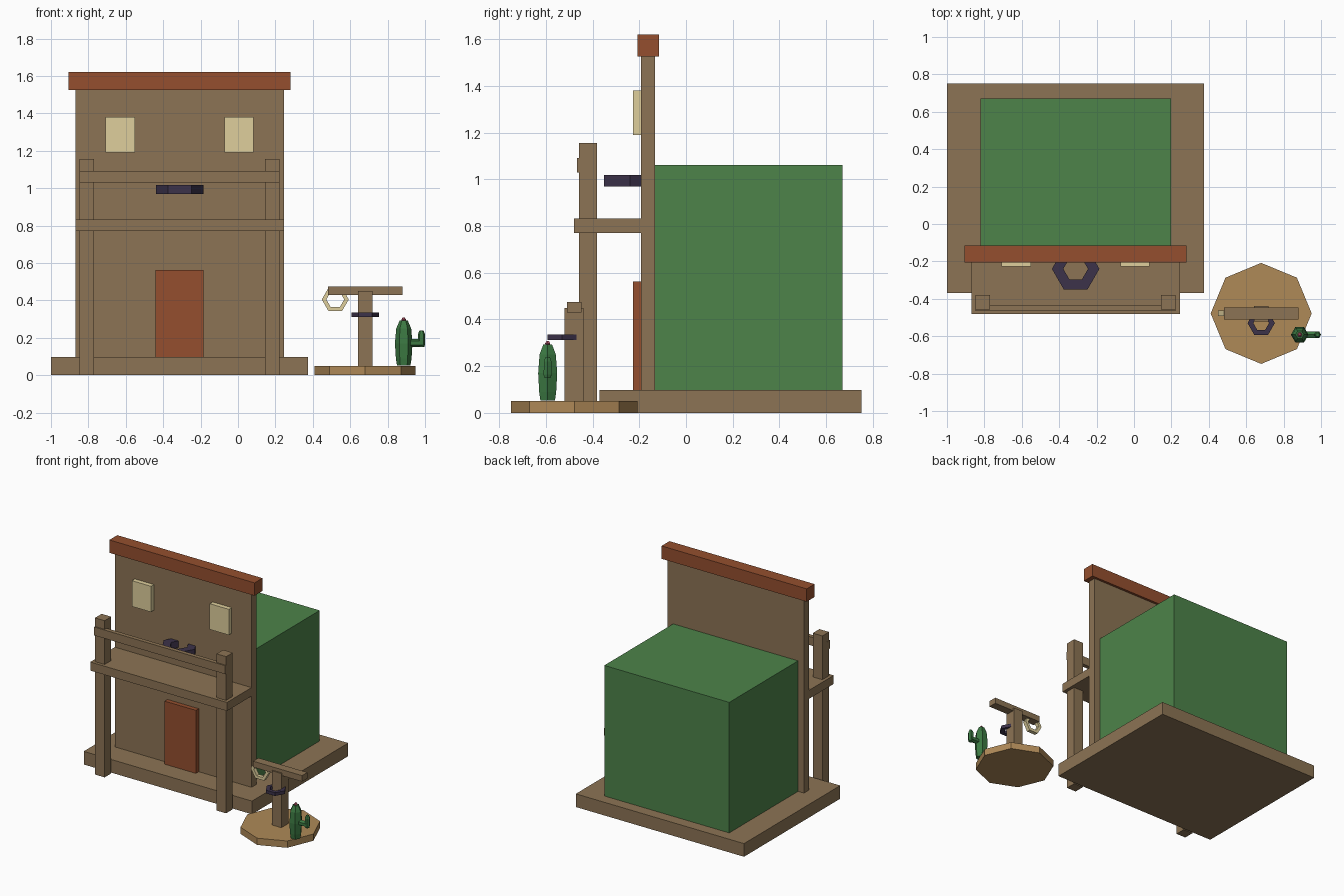
import bpy, bmesh, math
from mathutils import Matrix, Vector

if "Cube" in bpy.data.objects:
    bpy.data.objects.remove(bpy.data.objects["Cube"])


def mat(name, r, g, b):
    m = bpy.data.materials.new(name)
    m.diffuse_color = [(c / 255) ** 2.2 for c in (r, g, b)] + [1]
    m.use_nodes = True
    m.node_tree.nodes["Principled BSDF"].inputs["Base Color"].default_value = m.diffuse_color
    return m


WOOD = mat("wood", 139, 115, 85)
RUST = mat("rust", 147, 80, 50)
GREEN = mat("green", 78, 130, 75)
CREAM = mat("cream", 222, 206, 155)
IRON = mat("iron", 62, 53, 75)
SAND = mat("sand", 173, 136, 88)
CACTUS = mat("cactus", 62, 120, 68)
PINK = mat("pink", 190, 90, 110)


def finish(name, bm, m):
    bmesh.ops.recalc_face_normals(bm, faces=bm.faces)
    me = bpy.data.meshes.new(name)
    bm.to_mesh(me)
    bm.free()
    me.materials.append(m)
    ob = bpy.data.objects.new(name, me)
    bpy.context.collection.objects.link(ob)
    return ob


def box(name, x, y, z, m):
    """Box from (min, max) pairs."""
    bm = bmesh.new()
    size = [b - a for a, b in (x, y, z)]
    mid = [(a + b) / 2 for a, b in (x, y, z)]
    bmesh.ops.create_cube(bm, size=1, matrix=Matrix.Translation(mid) @ Matrix.Diagonal((*size, 1)))
    return finish(name, bm, m)


def lathe(name, profile, sides, loc, m, closed=False, rot=Matrix()):
    """Turn (radius, z) points around z; closed profiles make rings."""
    bm = bmesh.new()
    place = Matrix.Translation(loc) @ rot
    rings = []
    for r, z in profile:
        angles = [math.tau * i / sides for i in range(sides)]
        rings.append([bm.verts.new(place @ Vector((r * math.cos(a), r * math.sin(a), z))) for a in angles])
    pairs = list(zip(rings, rings[1:]))
    if closed:
        pairs.append((rings[-1], rings[0]))
    else:
        bm.faces.new(rings[0])
        bm.faces.new(rings[-1])
    for a, b in pairs:
        for i in range(sides):
            j = (i + 1) % sides
            bm.faces.new((a[i], a[j], b[j], b[i]))
    return finish(name, bm, m)


def hex_ring(name, outer, inner, h, loc, m, rot=Matrix()):
    return lathe(name, [(outer, -h), (outer, h), (inner, h), (inner, -h)], 6, loc, m, True, rot)


# Building
box("floor_slab", (-1, 0.373), (-0.37, 0.752), (0, 0.097), WOOD)
box("main_hall", (-0.822, 0.198), (-0.135, 0.67), (0.097, 1.06), GREEN)
box("false_front", (-0.87, 0.246), (-0.193, -0.133), (0.097, 1.53), WOOD)
box("cornice", (-0.905, 0.28), (-0.207, -0.115), (1.525, 1.62), RUST)
box("door", (-0.44, -0.185), (-0.226, -0.19), (0.097, 0.562), RUST)

# Balcony
box("balcony_floor", (-0.87, 0.246), (-0.48, -0.19), (0.77, 0.833), WOOD)
box("balcony_rail", (-0.848, 0.222), (-0.466, -0.435), (1.03, 1.092), WOOD)
CX = -0.312
for side, s in (("left", -1), ("right", 1)):
    wx, px = CX + s * 0.318, CX + s * 0.496
    box(side + "_window", (wx - 0.078, wx + 0.078), (-0.227, -0.19), (1.19, 1.38), CREAM)
    box(side + "_post", (px - 0.039, px + 0.039), (-0.457, -0.38), (0, 1.156), WOOD)
hex_ring("wall_horseshoe", 0.127, 0.066, 0.024, (CX, -0.24, 0.994), IRON)

# Hitching post on a round stand
lathe("stand", [(0.27, 0), (0.27, 0.05)], 8, (0.68, -0.478, 0), SAND)
box("hitching_post", (0.641, 0.718), (-0.52, -0.438), (0.05, 0.45), WOOD)
box("hitching_beam", (0.48, 0.88), (-0.51, -0.447), (0.43, 0.474), WOOD)
hex_ring("post_horseshoe", 0.073, 0.042, 0.012, (0.68, -0.53, 0.324), IRON)
hex_ring("rope_coil", 0.072, 0.048, 0.014, (0.52, -0.477, 0.405), CREAM, Matrix.Rotation(math.pi / 2, 4, "X"))

# Cactus with one bent arm and a flower
C = (0.886, -0.592, 0)
lathe("cactus_body", [(0.036, 0.052), (0.042, 0.09), (0.047, 0.17), (0.04, 0.25), (0.022, 0.292)], 6, C, CACTUS)
lathe("cactus_arm_side", [(0.021, 0.03), (0.021, 0.1)], 6, (C[0], C[1], 0.172), CACTUS,
      rot=Matrix.Rotation(math.pi / 2, 4, "Y"))
lathe("cactus_arm_up", [(0.015, 0.15), (0.019, 0.165), (0.019, 0.22), (0.01, 0.24)], 6, (0.981, C[1], 0), CACTUS)
lathe("cactus_flower", [(0.006, 0.285), (0.013, 0.297), (0.006, 0.308)], 6, C, PINK)
